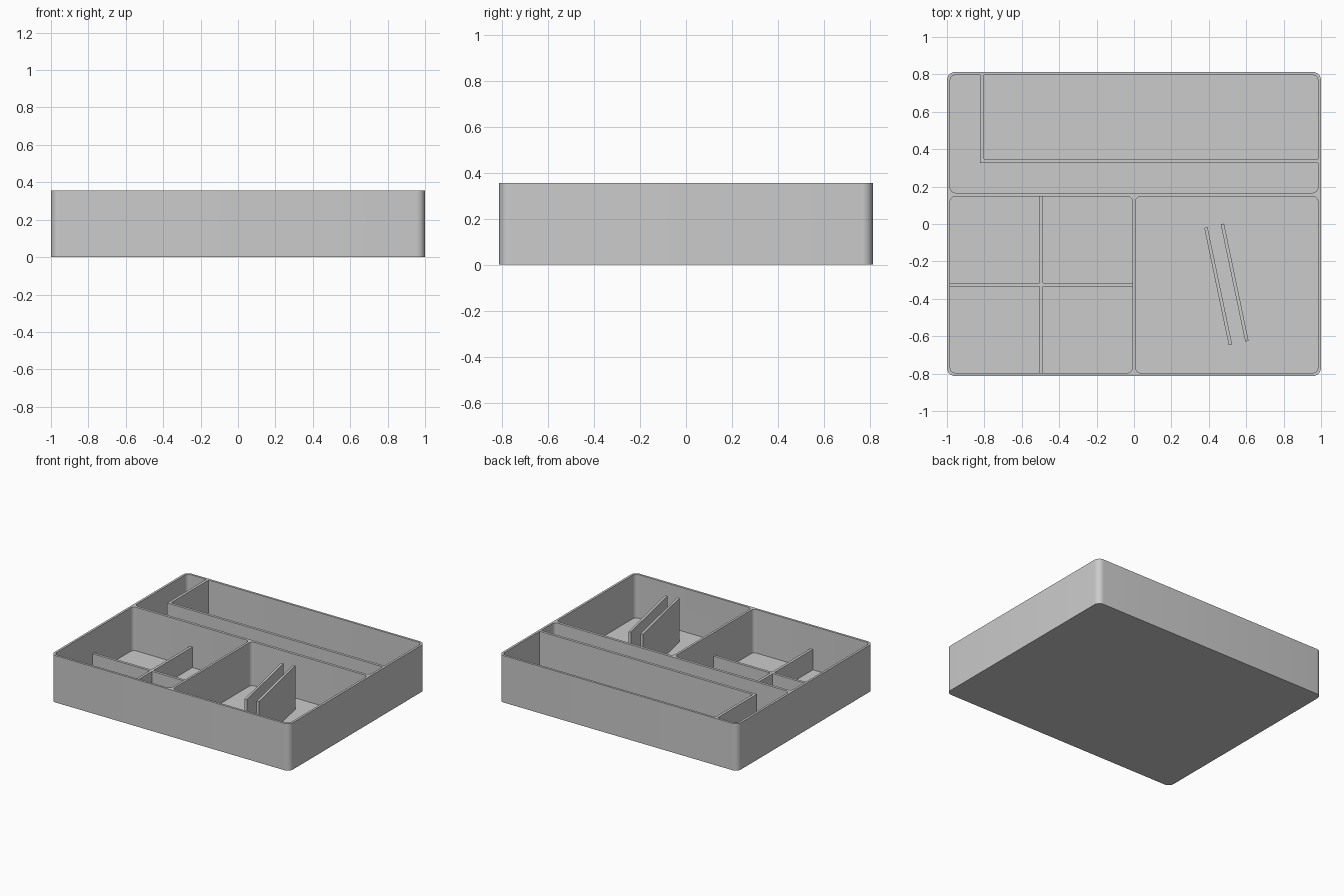
import bpy
import bmesh
import math
from mathutils import Matrix

default = bpy.data.objects.get("Cube")
if default:
    bpy.data.objects.remove(default, do_unlink=True)

# Overall sizes
HALF_X, HALF_Y, HEIGHT = 1.0, 0.813, 0.355
WALL, FLOOR = 0.017, 0.025
IN_X, IN_Y = HALF_X - WALL, HALF_Y - WALL
SPLIT_FRONT, SPLIT_BACK = 0.147, 0.167
MID = WALL / 2

grey = bpy.data.materials.new("light_grey_plastic")
grey.use_nodes = True
colour = (0.6, 0.6, 0.6, 1)
grey.diffuse_color = colour
grey.node_tree.nodes["Principled BSDF"].inputs["Base Color"].default_value = colour


def block(name, x, y, z, radius=0, angle=0):
    """Box spanning the given ranges, with optional rounded upright corners."""
    bm = bmesh.new()
    bmesh.ops.create_cube(bm, size=1)
    bmesh.ops.scale(bm, vec=(x[1] - x[0], y[1] - y[0], z[1] - z[0]), verts=bm.verts)
    if radius:
        upright = [e for e in bm.edges
                   if abs(e.verts[0].co.z - e.verts[1].co.z) > 0.01]
        bmesh.ops.bevel(bm, geom=upright, offset=radius, segments=8,
                        profile=0.5, affect='EDGES')
    turn = Matrix.Rotation(math.radians(angle), 4, 'Z')
    centre = [sum(r) / 2 for r in (x, y, z)]
    bm.transform(Matrix.Translation(centre) @ turn)
    mesh = bpy.data.meshes.new(name)
    bm.to_mesh(mesh)
    bm.free()
    mesh.materials.append(grey)
    obj = bpy.data.objects.new(name, mesh)
    bpy.context.collection.objects.link(obj)
    return obj


# Tray shell with three rounded pockets cut out
tray = block("tray", (-HALF_X, HALF_X), (-HALF_Y, HALF_Y), (0, HEIGHT), 0.045)
pockets = {
    "back_pocket": ((-IN_X, IN_X), (SPLIT_BACK, IN_Y)),
    "right_pocket": ((-IN_X, -MID), (-IN_Y, SPLIT_FRONT)),
    "left_pocket": ((MID, IN_X), (-IN_Y, SPLIT_FRONT)),
}
bpy.context.view_layer.objects.active = tray
tray.select_set(True)
for name, (x, y) in pockets.items():
    cutter = block(name, x, y, (FLOOR, HEIGHT + 0.1), 0.028)
    cutter.hide_render = True
    cut = tray.modifiers.new(name, 'BOOLEAN')
    cut.operation = 'DIFFERENCE'
    cut.solver = 'EXACT'
    cut.object = cutter
    bpy.ops.object.modifier_apply(modifier=cut.name)
    bpy.data.objects.remove(cutter, do_unlink=True)
bpy.ops.object.shade_smooth_by_angle(angle=math.radians(30))

# Full-height L-shaped divider in the back pocket
full = (FLOOR, HEIGHT)
block("back_long_divider", (-0.823, IN_X), (0.327, 0.347), full)
block("back_short_divider", (-0.823, -0.803), (0.347, IN_Y), full)

# Half-height cross dividers in the right pocket
half = (FLOOR, 0.18)
block("cross_divider_wide", (-IN_X, -MID), (-0.335, -0.315), half)
block("cross_divider_back", (-0.506, -0.486), (-0.315, SPLIT_FRONT), half)
block("cross_divider_front", (-0.506, -0.486), (-IN_Y, -0.335), half)

# Pair of slanted plates standing in the left pocket
for name, cx, cy in (("slanted_plate_inner", 0.45, -0.332),
                     ("slanted_plate_outer", 0.538, -0.313)):
    block(name, (cx - 0.009, cx + 0.009), (cy - 0.32, cy + 0.32), full, angle=11.8)
